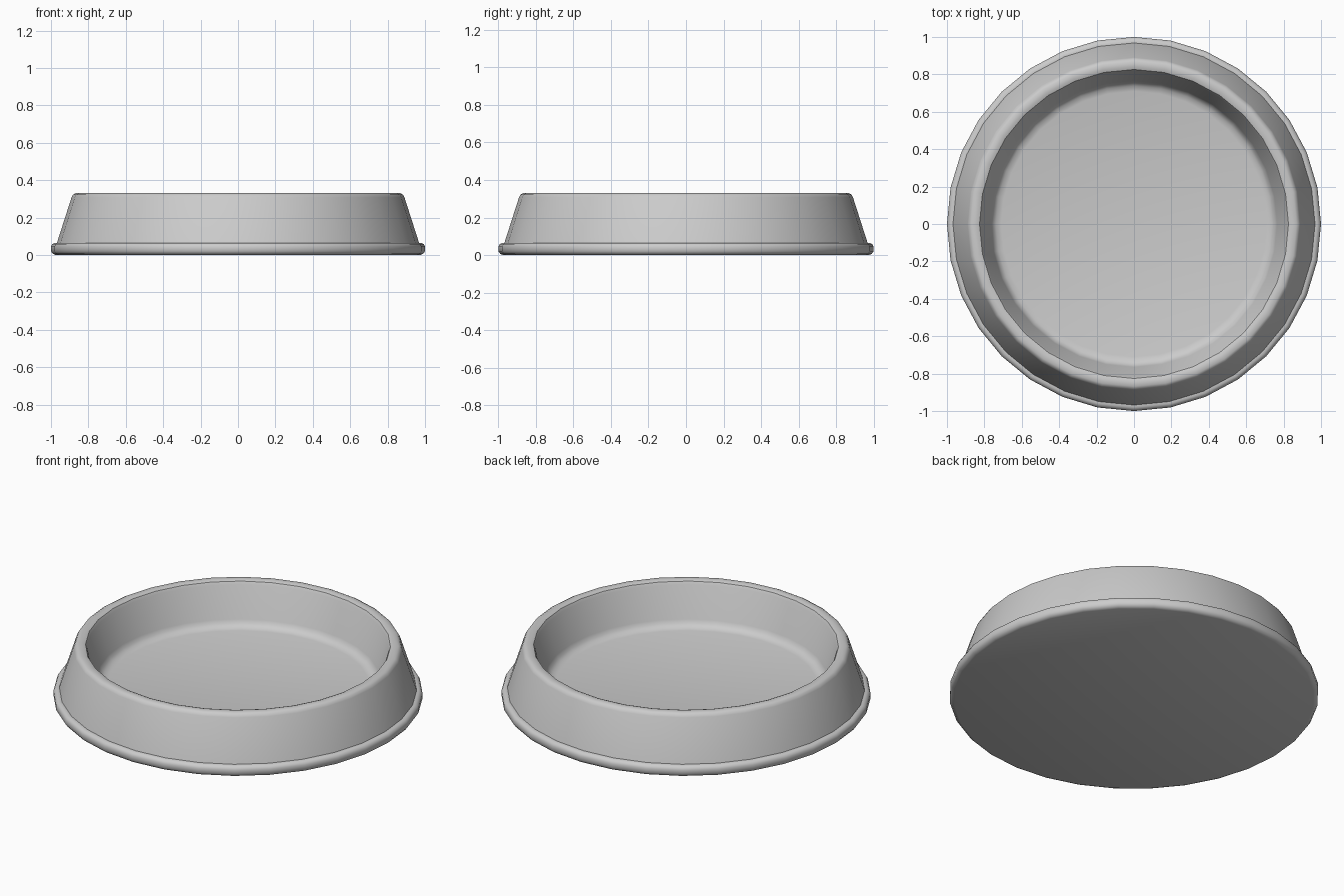
import bpy, bmesh, math

if "Cube" in bpy.data.objects:
    bpy.data.objects.remove(bpy.data.objects["Cube"])

SIDES = 32

# Half section of the dish, from underside centre, round the outside, to floor centre
profile = [
    (0.975, 0.0), (0.99, 0.006), (1.0, 0.02), (1.0, 0.045), (0.993, 0.058), (0.98, 0.065),
    (0.968, 0.065),                                    # foot ring meets the wall
    (0.89, 0.308), (0.882, 0.322), (0.868, 0.33),      # sloping wall and rim
    (0.842, 0.33), (0.826, 0.324), (0.817, 0.308),     # inside of the rim
    (0.765, 0.125), (0.755, 0.105), (0.738, 0.09), (0.71, 0.083),  # basin and fillet
]

bm = bmesh.new()
rings = []
for r, z in profile:
    rings.append([bm.verts.new((r * math.cos(2 * math.pi * i / SIDES),
                                r * math.sin(2 * math.pi * i / SIDES), z))
                  for i in range(SIDES)])
for low, high in zip(rings, rings[1:]):
    for i in range(SIDES):
        j = (i + 1) % SIDES
        bm.faces.new((low[i], low[j], high[j], high[i]))

# Flat underside and basin floor
bm.faces.new(rings[0][::-1])
bm.faces.new(rings[-1])
bmesh.ops.recalc_face_normals(bm, faces=bm.faces)

mesh = bpy.data.meshes.new("bowl")
bm.to_mesh(mesh)
bm.free()
bowl = bpy.data.objects.new("bowl", mesh)
bpy.context.collection.objects.link(bowl)

# Smooth shading, keeping the crease above the foot ring
bpy.context.view_layer.objects.active = bowl
bowl.select_set(True)
bpy.ops.object.shade_smooth_by_angle(angle=math.radians(40))
